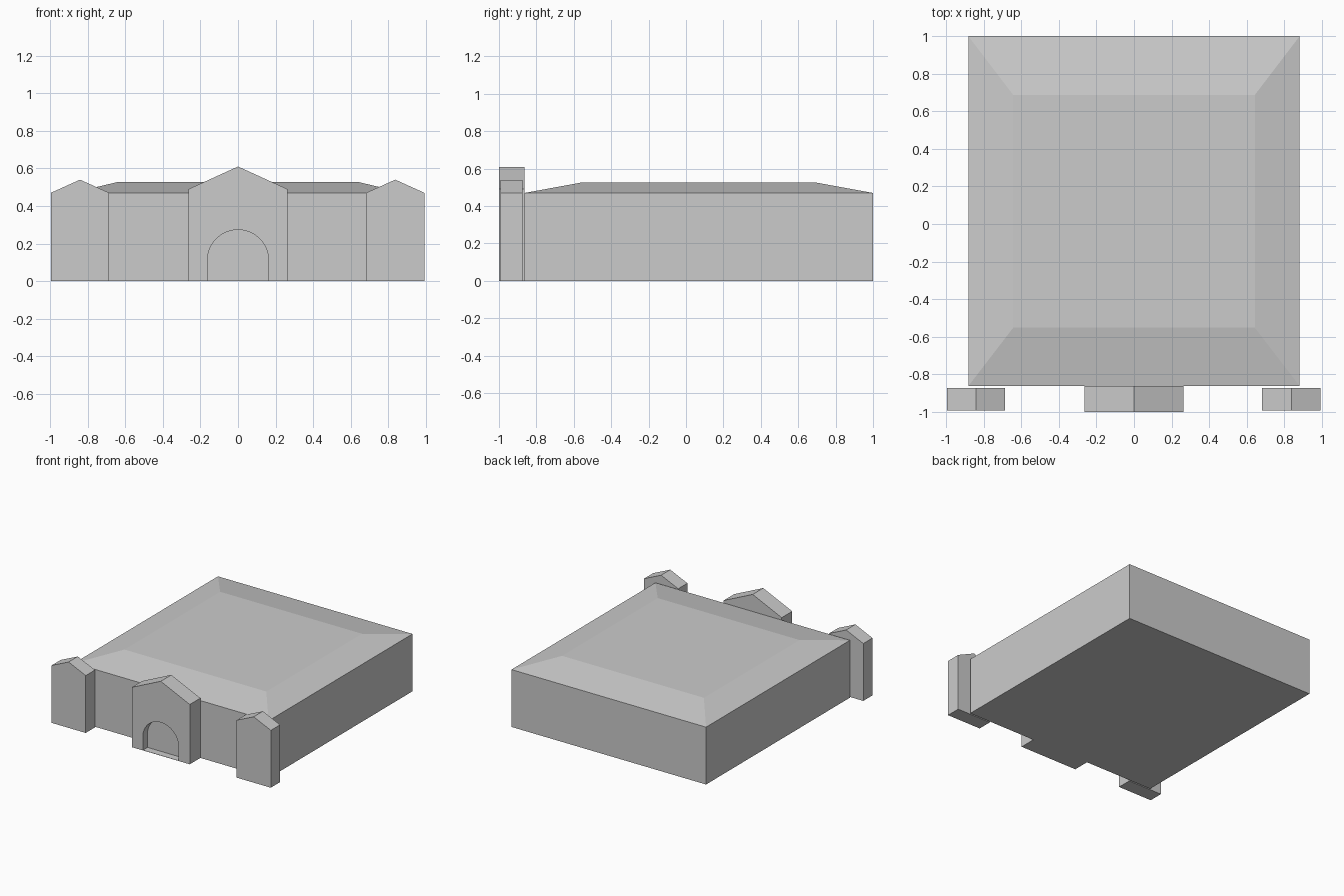
import bpy, bmesh, math

if "Cube" in bpy.data.objects:
    bpy.data.objects.remove(bpy.data.objects["Cube"])


def make_object(name, bm):
    bmesh.ops.recalc_face_normals(bm, faces=bm.faces)
    mesh = bpy.data.meshes.new(name)
    bm.to_mesh(mesh)
    bm.free()
    ob = bpy.data.objects.new(name, mesh)
    bpy.context.collection.objects.link(ob)
    return ob


def extrude_profile(name, profile, y0, y1):
    """Closed x-z profile pushed from y0 to y1."""
    bm = bmesh.new()
    face = bm.faces.new([bm.verts.new((x, y0, z)) for x, z in profile])
    ext = bmesh.ops.extrude_face_region(bm, geom=[face])["geom"]
    bmesh.ops.translate(bm, vec=(0, y1 - y0, 0),
                        verts=[v for v in ext if isinstance(v, bmesh.types.BMVert)])
    return make_object(name, bm)


def gable(cx, half, eaves, peak):
    return [(cx - half, 0), (cx + half, 0), (cx + half, eaves),
            (cx, peak), (cx - half, eaves)]


# Main hall with a low, flat-topped hip roof
bm = bmesh.new()
levels = [(0.882, -0.863, 1.0, 0.0), (0.882, -0.863, 1.0, 0.47),
          (0.643, -0.552, 0.687, 0.527)]
rings = [[bm.verts.new(p) for p in ((-x, y0, z), (x, y0, z), (x, y1, z), (-x, y1, z))]
         for x, y0, y1, z in levels]
for low, high in zip(rings, rings[1:]):
    for i in range(4):
        j = (i + 1) % 4
        bm.faces.new((low[i], low[j], high[j], high[i]))
bm.faces.new(rings[0])
bm.faces.new(rings[-1])
make_object("main_hall", bm)

# Gabled corner piers
for side, cx in (("left", -0.841), ("right", 0.837)):
    extrude_profile(side + "_pier", gable(cx, 0.155, 0.47, 0.54), -0.992, -0.873)

# Central gabled entrance
entrance = extrude_profile("entrance", gable(0, 0.263, 0.49, 0.61), -1.0, -0.863)

# Arched recess, leaving a thin floor
r, spring, steps = 0.163, 0.11, 32
arch = [(-r, 0.002), (r, 0.002)]
arch += [(r * math.cos(math.pi * i / steps), spring + r * math.sin(math.pi * i / steps))
         for i in range(steps + 1)]
cutter = extrude_profile("arch_cutter", arch, -1.1, -0.94)
cutter.hide_render = True
mod = entrance.modifiers.new("arch", "BOOLEAN")
mod.operation = "DIFFERENCE"
mod.solver = "EXACT"
mod.object = cutter
bpy.context.view_layer.objects.active = entrance
bpy.ops.object.modifier_apply(modifier=mod.name)
bpy.data.objects.remove(cutter)
